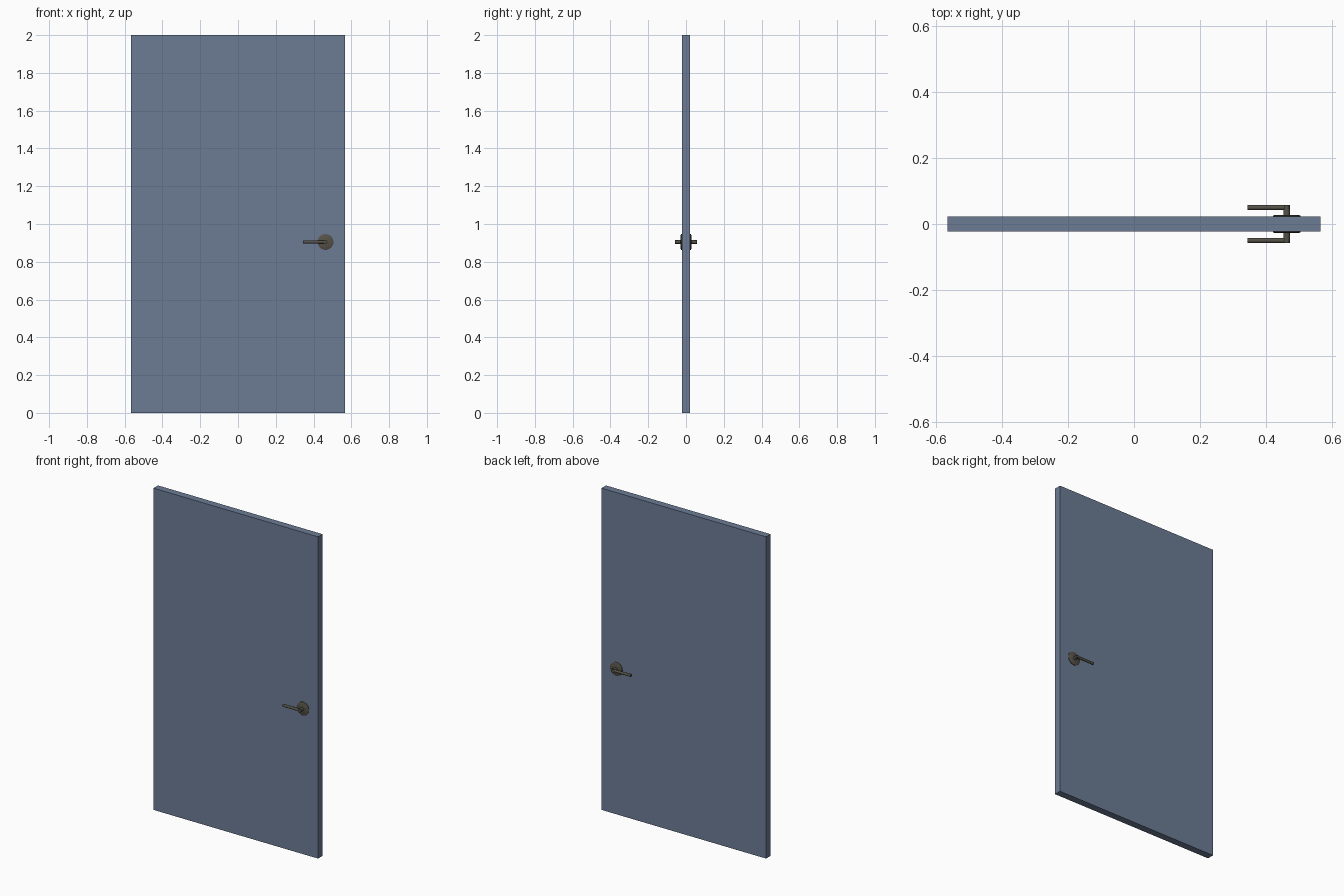
import bpy, math
from mathutils import Vector

if "Cube" in bpy.data.objects:
    bpy.data.objects.remove(bpy.data.objects["Cube"])


def material(name, rgb):
    m = bpy.data.materials.new(name)
    m.diffuse_color = (*rgb, 1)
    m.use_nodes = True
    m.node_tree.nodes["Principled BSDF"].inputs["Base Color"].default_value = m.diffuse_color
    return m


slate = material("slate_blue", (0.15, 0.20, 0.30))
bronze = material("dark_bronze", (0.09, 0.083, 0.063))
HX, HZ = 0.463, 0.905  # handle axis


def finish(name, mat):
    o = bpy.context.object
    o.name = name
    o.data.materials.append(mat)
    return o


def rod(name, a, b, r1, r2=None, sides=16):
    # round bar or tapered disc from a to b
    a, b = Vector(a), Vector(b)
    d = b - a
    bpy.ops.mesh.primitive_cone_add(
        vertices=sides, radius1=r1, radius2=r1 if r2 is None else r2, depth=d.length,
        location=(a + b) / 2, rotation=d.to_track_quat('Z', 'Y').to_euler())
    o = finish(name, bronze)
    bpy.ops.object.shade_smooth_by_angle(angle=math.radians(35))
    return o


# Door slab
bpy.ops.mesh.primitive_cube_add(size=1, location=(0, 0, 1))
bpy.context.object.scale = (1.132, 0.044, 2)
bpy.ops.object.transform_apply(location=False, rotation=False, scale=True)
finish("door_slab", slate)

# Handle set on both faces
for side, s in (("front", -1), ("back", 1)):
    rod(side + "_rosette", (HX, s * 0.02, HZ), (HX, s * 0.025, HZ), 0.042, sides=32)
    rod(side + "_rosette_rim", (HX, s * 0.025, HZ), (HX, s * 0.028, HZ), 0.042, 0.036, 32)
    rod(side + "_stem", (HX, s * 0.027, HZ), (HX, s * 0.058, HZ), 0.010)
    rod(side + "_lever", (HX + 0.008, s * 0.050, HZ), (0.344, s * 0.050, HZ), 0.008)
